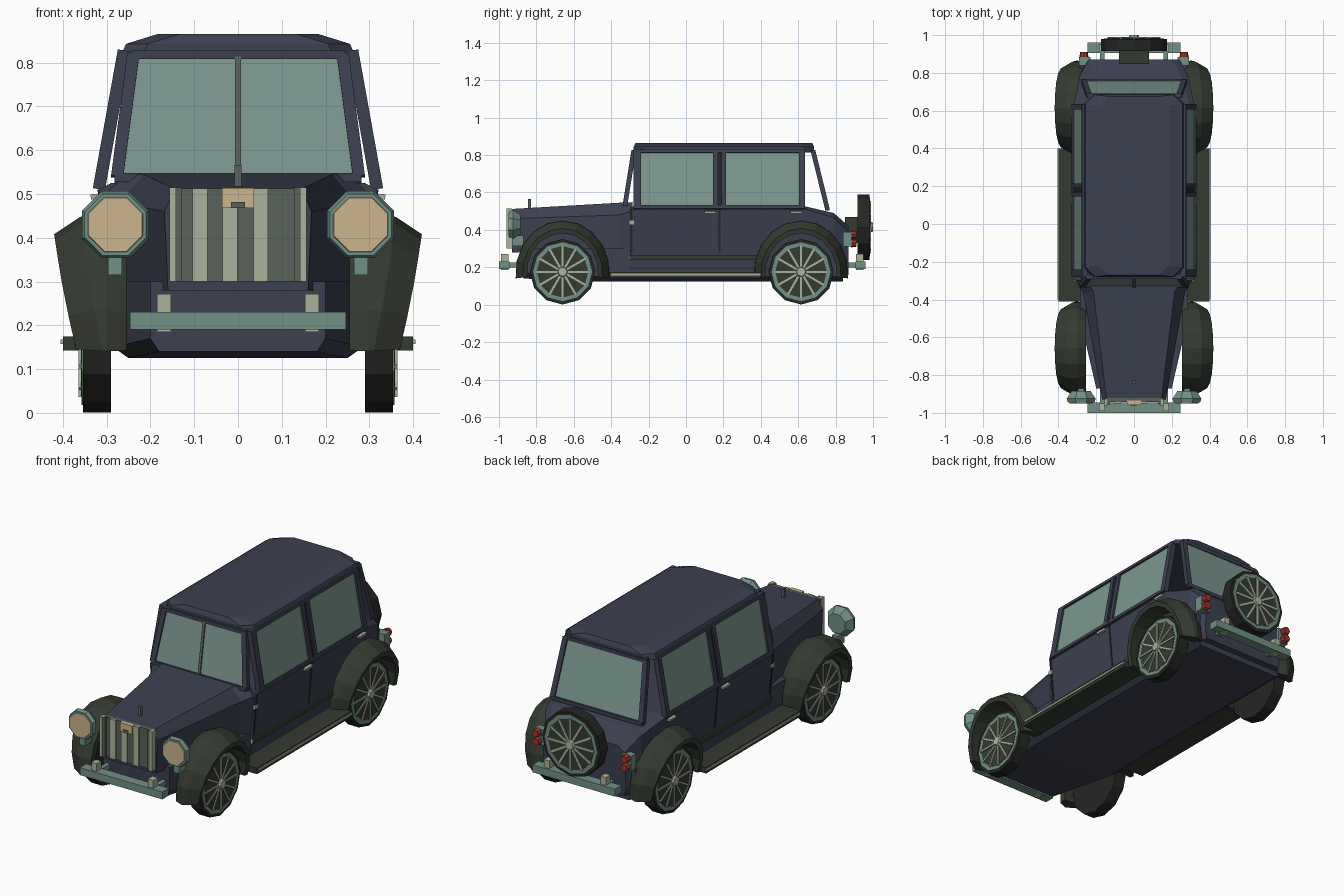
import bpy, bmesh, math
from mathutils import Vector, Matrix

old = bpy.data.objects.get("Cube")
if old:
    bpy.data.objects.remove(old, do_unlink=True)


def material(name, r, g, b):
    m = bpy.data.materials.new(name)
    m.use_nodes = True
    m.diffuse_color = (r, g, b, 1)
    m.node_tree.nodes["Principled BSDF"].inputs["Base Color"].default_value = (r, g, b, 1)
    return m


NAVY = material("navy paint", .045, .051, .08)
GLASS = material("window glass", .2, .31, .275)
TEAL = material("teal trim", .165, .28, .24)
CREAM = material("cream metal", .41, .45, .335)
TAN = material("tan lens", .6, .46, .27)
FENDER = material("dark green fender", .034, .042, .03)
TYRE = material("black rubber", .018, .02, .017)
RED = material("red lens", .32, .035, .025)
GREY = material("grey grille", .1, .12, .1)


# ---- helpers ----
def finish(name, bm, mat, matrix=None):
    bmesh.ops.recalc_face_normals(bm, faces=bm.faces[:])
    me = bpy.data.meshes.new(name)
    bm.to_mesh(me)
    bm.free()
    me.materials.append(mat)
    ob = bpy.data.objects.new(name, me)
    bpy.context.scene.collection.objects.link(ob)
    if matrix:
        ob.matrix_world = matrix
    return ob


def loft(name, rings, mat):
    bm = bmesh.new()
    rows = [[bm.verts.new(p) for p in ring] for ring in rings]
    n = len(rows[0])
    for a, b in zip(rows, rows[1:]):
        for i in range(n):
            j = (i + 1) % n
            bm.faces.new((a[i], a[j], b[j], b[i]))
    bm.faces.new(rows[0])
    bm.faces.new(rows[-1])
    return finish(name, bm, mat)


def hull(name, sections, mat):
    """Loft along y of half profiles (x, z), mirrored across x."""
    rings = []
    for y, half in sections:
        rings.append([(x, y, z) for x, z in half] + [(-x, y, z) for x, z in reversed(half)])
    return loft(name, rings, mat)


def panel(name, corners, t, mat):
    """Flat plate through four corners, t thick."""
    c = [Vector(p) for p in corners]
    n = (c[1] - c[0]).cross(c[-1] - c[0]).normalized() * t / 2
    return loft(name, [[p - n for p in c], [p + n for p in c]], mat)


def box(name, x0, x1, y0, y1, z0, z1, mat):
    return panel(name, [(x0, y0, (z0 + z1) / 2), (x1, y0, (z0 + z1) / 2),
                        (x1, y1, (z0 + z1) / 2), (x0, y1, (z0 + z1) / 2)], z1 - z0, mat)


def disc(name, r1, r2, a, b, sides, mat, matrix, turn=0.0):
    """Drum on the local x axis from a to b."""
    bm = bmesh.new()
    m = Matrix.Translation(((a + b) / 2, 0, 0)) @ Matrix.Rotation(math.pi / 2, 4, 'Y') \
        @ Matrix.Rotation(turn, 4, 'Z')
    bmesh.ops.create_cone(bm, cap_ends=True, segments=sides, radius1=r1, radius2=r2,
                          depth=b - a, matrix=m)
    return finish(name, bm, mat, matrix)


def facing(x, y, z, degrees):
    return Matrix.Translation((x, y, z)) @ Matrix.Rotation(math.radians(degrees), 4, 'Z')


def wheel(name, matrix):
    disc(name + "_tyre", .175, .175, -.032, .032, 12, TYRE, matrix)
    disc(name + "_rim", .158, .158, .030, .035, 12, TEAL, matrix)
    disc(name + "_well", .138, .138, .030, .037, 12, FENDER, matrix)
    bm = bmesh.new()
    for i in range(6):
        bmesh.ops.create_cube(bm, size=1, matrix=Matrix.Rotation(i * math.pi / 6, 4, 'X')
                              @ Matrix.Translation((.038, 0, 0)) @ Matrix.Diagonal((.008, .28, .011, 1)))
    finish(name + "_spokes", bm, CREAM, matrix)
    disc(name + "_hub", .032, .024, .03, .052, 8, CREAM, matrix)


# ---- body ----
hull("chassis", [(-.87, [(.18, .14), (.2, .17), (.2, .3)]),
                 (-.5, [(.25, .125), (.285, .15), (.285, .3)]),
                 (.84, [(.25, .125), (.285, .15), (.285, .3)])], NAVY)
hull("hood", [(-.93, [(.16, .28), (.168, .46), (.145, .512)]),
              (-.36, [(.265, .28), (.27, .48), (.215, .545)]),
              (-.285, [(.29, .28), (.315, .5), (.255, .548)])], NAVY)
side = [(.27, .15), (.29, .2), (.318, .51), (.29, .525)]
hull("cabin_body", [(-.3, side), (.64, side),
                    (.79, [(.27, .15), (.285, .2), (.285, .465), (.25, .49)]),
                    (.87, [(.24, .16), (.25, .2), (.24, .39), (.2, .42)])], NAVY)

# ---- roof with clipped corners ----
rings = []
for z, x, y0, y1 in [(.815, .268, -.28, .685), (.843, .256, -.28, .685), (.865, .185, -.27, .675)]:
    c = .05
    half = [(x - c, y0), (x, y0 + c), (x, y1 - c), (x - c, y1)]
    rings.append([(a, b, z) for a, b in half] + [(-a, b, z) for a, b in reversed(half)])
loft("roof", rings, NAVY)


def slope(y, z, s, out=0.0):
    """Point on the cabin side, upright below the belt and leaning in above."""
    x = .318 - (z - .51) * .18 if z > .51 else .29 + (z - .2) * .09
    return (s * (x + out), y, z)


def side_plate(name, y0, y1, z0, z1, s, t, mat, out=0.0):
    panel(name, [slope(y0, z0, s, out), slope(y1, z0, s, out),
                 slope(y1, z1, s, out), slope(y0, z1, s, out)], t, mat)


def end_window(name, yb, yt, zb, zt, wb, wt):
    """Leaning glass with a frame; w values are half widths."""
    panel(name + "_glass", [(-wb, yb, zb), (wb, yb, zb), (wt, yt, zt), (-wt, yt, zt)], .008, GLASS)
    for s in (1, -1):
        panel(name + "_pillar", [(s * wb, yb, zb), (s * (wb + .028), yb, zb),
                                 (s * (wt + .028), yt, zt), (s * wt, yt, zt)], .025, NAVY)
    for tag, w, y, z in (("sill", wb, yb, zb), ("header", wt, yt, zt)):
        box(name + "_" + tag, -w - .02, w + .02, y - .012, y + .012, z - .012, z + .008, NAVY)


end_window("windshield", -.325, -.28, .54, .82, .262, .225)
end_window("rear_window", .755, .68, .515, .82, .252, .225)
panel("windshield_divider", [(-.007, -.325, .54), (.007, -.325, .54),
                             (.007, -.28, .82), (-.007, -.28, .82)], .022, GREY)

# ---- parts on both sides ----
for s in (1, -1):
    for tag, y0, y1 in (("front", -.24, .145), ("rear", .215, .605)):
        side_plate(tag + "_door_glass", y0, y1, .53, .812, s, .008, GLASS)
    for y0, y1 in ((-.28, -.24), (.145, .17), (.19, .215), (.605, .635)):
        side_plate("door_post", y0, y1, .511, .825, s, .028, NAVY)
    side_plate("door_gap", .17, .19, .511, .82, s, .012, TYRE)
    side_plate("belt_rail", -.28, .635, .511, .53, s, .028, NAVY)
    side_plate("top_rail", -.28, .635, .811, .828, s, .028, NAVY)
    for y in (-.29, .18):
        side_plate("door_seam", y - .005, y + .005, .28, .51, s, .006, TYRE)
    for y in (.13, .59):
        side_plate("door_handle", y - .03, y + .03, .488, .5, s, .016, CREAM, .012)
    for z in (.25, .44):
        side_plate("door_hinge", -.305, -.278, z - .01, z + .01, s, .014, CREAM)

    # running board and sill
    def sbox(name, x0, x1, *rest):
        box(name, min(s * x0, s * x1), max(s * x0, s * x1), *rest)
    sbox("running_board", .28, .4, -.41, .4, .142, .174, FENDER)
    sbox("running_board_strip", .4, .406, -.4, .4, .157, .168, CREAM)
    sbox("sill_trim", .28, .306, -.3, .38, .24, .265, FENDER)

    # wheels under swept fenders that narrow toward their ends
    for tag, y in (("front", -.66), ("rear", .615)):
        wheel(tag + "_wheel", facing(s * .322, y, .176, 0 if s > 0 else 180))
        rings = []
        for i in range(11):
            a = math.radians(-6 + 192 * i / 10)
            k = max(0, math.sin(a)) ** .7
            xo = .37 + .05 * k
            prof = [(.255, .262), (.3, .28), (xo - .06, .278), (xo, .238), (xo - .004, .212), (.255, .222)]
            rings.append([(s * x, y + r * .9 * math.cos(a), .17 + r * math.sin(a)) for x, r in prof])
        loft(tag + "_fender", rings, FENDER)

    # headlights
    lamp = facing(s * .28, -.92, .43, -90)
    eighth = math.pi / 8
    disc("headlight_shell", .055, .083, -.035, .005, 8, TEAL, lamp, eighth)
    disc("headlight_rim", .083, .076, .005, .025, 8, TEAL, lamp, eighth)
    disc("headlight_lens", .068, .066, .024, .029, 8, TAN, lamp, eighth)
    sbox("headlight_stem", .265, .297, -.93, -.87, .315, .37, TEAL)

    # tail lights
    sbox("tail_light_bracket", .23, .29, .84, .885, .31, .39, TEAL)
    for z in (.33, .375):
        disc("tail_light", .024, .02, 0, .028, 8, RED, facing(s * .265, .883, z, 90))

    # bumper blocks
    for tag, y in (("front", -.97), ("rear", .93)):
        sbox(tag + "_bumper_block", .153, .185, y - .02, y + .02, .185, .272, CREAM)
        sbox(tag + "_bumper_arm", .155, .18, min(y, y * .86), max(y, y * .86), .2, .225, TEAL)

    # outer grille posts
    sbox("grille_post", .128, .142, -.955, -.93, .3, .515, GREY)
    sbox("grille_post", .142, .157, -.96, -.93, .3, .515, CREAM)

box("front_bumper", -.247, .247, -1, -.945, .19, .23, TEAL)
box("rear_bumper", -.247, .247, .905, .96, .19, .23, TEAL)

# ---- grille ----
box("grille_back", -.155, .155, -.942, -.92, .3, .513, GREY)
for x in (-.087, -.018, .052):
    box("grille_bar", x - .017, x + .017, -.949, -.93, .3, .513, CREAM)
box("badge_plate", -.037, .037, -.957, -.935, .468, .514, TAN)
box("badge_latch", -.016, .016, -.961, -.95, .468, .482, GREY)
box("hood_ornament", -.008, .008, -.845, -.828, .51, .566, GREY)

# ---- spare wheel ----
box("spare_mount", -.08, .08, .85, .925, .33, .47, FENDER)
wheel("spare_wheel", facing(0, .948, .415, 90))
